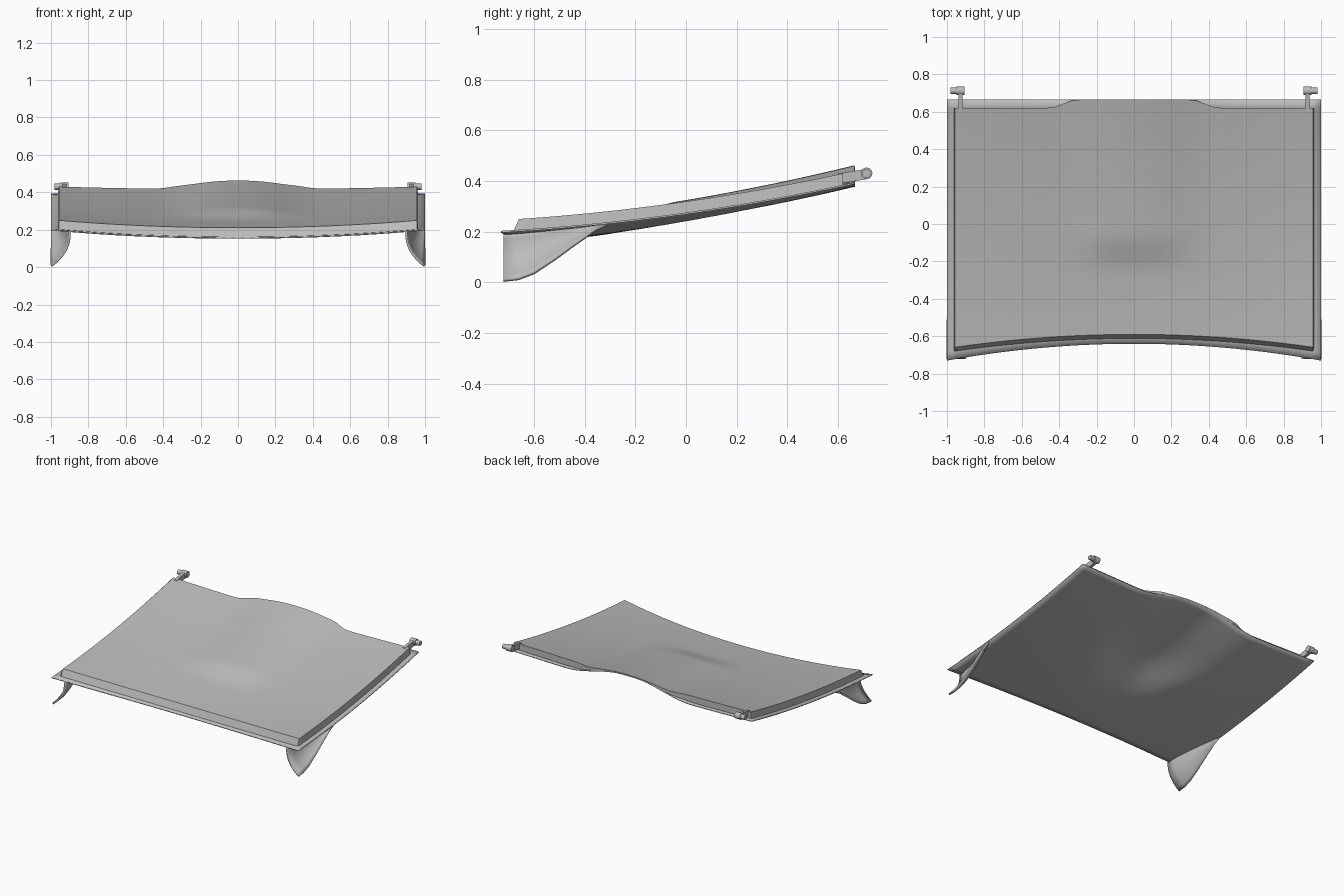
import bpy, bmesh, math
from mathutils import Vector, Matrix

cube = bpy.data.objects.get("Cube")
if cube:
    bpy.data.objects.remove(cube)

GREY = (0.5, 0.5, 0.5, 1)
grey = bpy.data.materials.new("plain_grey")
grey.use_nodes = True
grey.diffuse_color = GREY
grey.node_tree.nodes["Principled BSDF"].inputs["Base Color"].default_value = GREY


def ramp(v, lo, hi):
    t = min(1, max(0, (v - lo) / (hi - lo)))
    return t * t * (3 - 2 * t)


def lerp(a, b, t):
    return a + (b - a) * t


def finish(name, bm, thickness=0, offset=0):
    """Turn a bmesh into a shaded object."""
    mesh = bpy.data.meshes.new(name)
    bm.to_mesh(mesh)
    bm.free()
    obj = bpy.data.objects.new(name, mesh)
    bpy.context.collection.objects.link(obj)
    mesh.materials.append(grey)
    bpy.ops.object.select_all(action="DESELECT")
    obj.select_set(True)
    bpy.context.view_layer.objects.active = obj
    bpy.ops.object.shade_smooth_by_angle(angle=math.radians(30))
    if thickness:
        mod = obj.modifiers.new("thickness", "SOLIDIFY")
        mod.thickness = thickness
        mod.offset = offset
    return obj


def surface(us, vs, point, flip=False):
    """Grid of quads from a function of two parameters."""
    bm = bmesh.new()
    rows = [[bm.verts.new(point(u, v)) for u in us] for v in vs]
    for low, high in zip(rows, rows[1:]):
        for i in range(len(us) - 1):
            quad = [low[i], low[i + 1], high[i + 1], high[i]]
            bm.faces.new(quad[::-1] if flip else quad)
    return bm


# Shared curved shape: rises to the back, sags across the middle
def base_height(x, y):
    side = 0.2 + 0.0814 * (y + 0.73) + 0.0576 * (y + 0.73) * (y + 0.3)
    sag = lerp(0.05, 0.014, (y + 0.64) / 1.3)
    return side - sag * (1 - x * x)


def lower_bulge(x, y):
    width = 0.45 * math.sqrt(min(1, max(0.0001, (y + 0.33) / 0.6)))
    return 0.079 * ramp(y, -0.33, 0.15) * (1 - ramp(abs(x), 0.05, width + 0.06))


def upper_bulge(x, y):
    return 0.035 * ramp(y, -0.27, -0.04) * (1 - ramp(abs(x), 0.04, 0.42))


# Lower sheet with its spoon-shaped recess
def sheet_point(u, v):
    y = lerp(-0.64 - 0.09 * u * u, 0.665, v)
    return (u, y, base_height(u, y) + lower_bulge(u, y))


N, M = 40, 32
bm = surface([lerp(-1, 1, i / N) for i in range(N + 1)],
             [j / M for j in range(M + 1)], sheet_point)
finish("lower_sheet", bm, 0.007)


# Raised upper panel; the outermost ring drops to form the side walls
def panel_point(i, j):
    ci, cj = min(N, max(0, i)), min(M, max(0, j))
    x = lerp(-0.958, 0.958, ci / N)
    back = 0.62 + 0.045 * (1 - ramp(abs(x), 0.3, 0.46))
    y = lerp(-0.59 - 0.075 * x * x, back, cj / M)
    z = base_height(x, y) + 0.05 + upper_bulge(x, y)
    if (i, j) != (ci, cj):
        x += 0.006 * (i - ci)
        y += 0.023 * min(0, j - cj)
        z = base_height(x, y) + lower_bulge(x, y)
    return (x, y, z)


finish("upper_panel", surface(range(-1, N + 2), range(-1, M + 2), panel_point))

# Lower edge of the fin, front to back
EDGE = [(-0.72, 0.007), (-0.66, 0.014), (-0.6, 0.037), (-0.52, 0.09),
        (-0.45, 0.142), (-0.4, 0.177), (-0.36, 0.207), (-0.31, 0.231)]

for side, word in ((1, "left"), (-1, "right")):
    # Flared corner fin
    def fin_point(s, edge):
        y, low = edge
        t = (y + 0.72) / 0.41
        inner = lerp(0.9, 0.995, t ** 1.6)
        top = base_height(inner, y)
        return (side * lerp(inner, 0.998, s ** 2.5), y, lerp(top, low, s))

    bm = surface([k / 10 for k in range(11)], EDGE, fin_point, side < 0)
    finish(word + "_corner_fin", bm, 0.012)

    # Hinge: sloping arm with a stepped barrel across its end
    bm = bmesh.new()
    arm = Matrix.Translation((side * 0.927, 0.655, 0.418)) @ Matrix.Rotation(0.17, 4, "X")
    bmesh.ops.create_cube(bm, size=1, matrix=arm @ Matrix.Diagonal((0.022, 0.11, 0.04, 1)))
    for centre, length, radius in ((0.928, 0.044, 0.023), (0.95, 0.064, 0.017)):
        place = Matrix.Translation((side * centre, 0.712, 0.43)) @ Matrix.Rotation(math.pi / 2, 4, "Y")
        bmesh.ops.create_cone(bm, cap_ends=True, segments=16, radius1=radius,
                              radius2=radius, depth=length, matrix=place)
    finish(word + "_hinge", bm)
